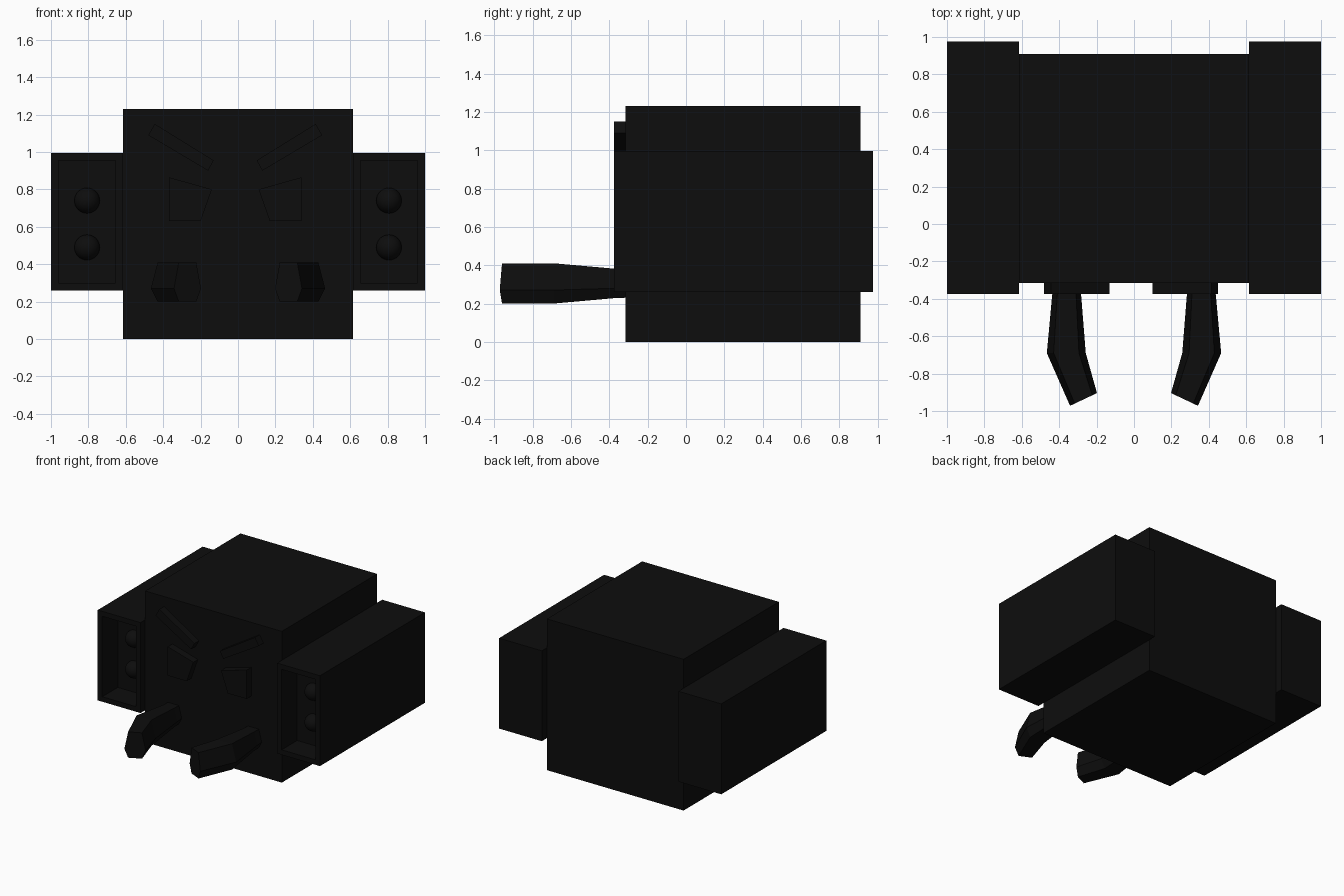
import bpy, bmesh
from mathutils import Vector

if "Cube" in bpy.data.objects:
    bpy.data.objects.remove(bpy.data.objects["Cube"])

dark = bpy.data.materials.new("near_black")
dark.diffuse_color = (0.004, 0.004, 0.004, 1)
dark.use_nodes = True
dark.node_tree.nodes["Principled BSDF"].inputs["Base Color"].default_value = dark.diffuse_color


def add_object(name, bm):
    bmesh.ops.recalc_face_normals(bm, faces=bm.faces[:])
    mesh = bpy.data.meshes.new(name)
    bm.to_mesh(mesh)
    bm.free()
    mesh.materials.append(dark)
    obj = bpy.data.objects.new(name, mesh)
    bpy.context.collection.objects.link(obj)
    return obj


def box_mesh(lo, hi):
    bm = bmesh.new()
    bmesh.ops.create_cube(bm, size=1)
    lo, hi = Vector(lo), Vector(hi)
    for v in bm.verts:
        v.co = (lo + hi) / 2 + v.co * (hi - lo)
    return bm


def loft(name, rings):
    """Skin a list of equal-length closed rings and cap both ends."""
    bm = bmesh.new()
    rows = [[bm.verts.new(p) for p in ring] for ring in rings]
    n = len(rows[0])
    for a, b in zip(rows, rows[1:]):
        for i in range(n):
            j = (i + 1) % n
            bm.faces.new((a[i], a[j], b[j], b[i]))
    bm.faces.new(rows[0])
    bm.faces.new(rows[-1])
    return add_object(name, bm)


def plate(name, outline):
    """Flat plate standing proud of the front of the head."""
    return loft(name, [[(x, y, z) for x, z in outline] for y in (-0.375, -0.30)])


# Head block
add_object("head", box_mesh((-0.615, -0.315, 0), (0.615, 0.91, 1.23)))

brow = [(0.48, 1.09), (0.445, 1.15), (0.13, 0.955), (0.16, 0.90)]
eye = [(0.37, 0.865), (0.14, 0.80), (0.20, 0.63), (0.37, 0.63)]
# Tusk section: (side offset, height offset), both scaled per ring
section = [(-0.65, 1), (0.65, 1), (1, -0.33), (0.65, -1), (-0.65, -1), (-1, -0.33)]
# Tusk rings: centre x, centre y, half width in x, skew in y, half height
path = [(0.360, -0.25, 0.072, 0.0, 0.072),
        (0.360, -0.375, 0.077, 0.0, 0.077),
        (0.362, -0.69, 0.104, 0.0, 0.105),
        (0.270, -0.938, 0.072, -0.034, 0.105)]

for side, label in ((-1, "left"), (1, "right")):
    # Side pod with a recessed front
    x0, x1 = sorted((side * 0.615, side))
    bm = box_mesh((x0, -0.375, 0.26), (x1, 0.975, 0.995))
    bm.normal_update()
    front = [f for f in bm.faces if f.normal.y < -0.9]
    bmesh.ops.inset_region(bm, faces=front, thickness=0.057)
    bmesh.ops.inset_region(bm, faces=front, thickness=0, depth=-0.2)
    add_object(label + "_side_pod", bm)

    # Two round lamps on the recess floor
    for z, level in ((0.74, "upper"), (0.49, "lower")):
        bm = bmesh.new()
        bmesh.ops.create_uvsphere(bm, u_segments=32, v_segments=16, radius=0.068)
        bmesh.ops.translate(bm, verts=bm.verts[:], vec=(side * 0.807, -0.18, z))
        lamp = add_object(f"{label}_{level}_lamp", bm)
        lamp.data.shade_smooth()

    # Brow and eye plates, the right pair sits slightly closer to the centre
    shift = 0.03 if side > 0 else 0
    for name, outline in (("brow", brow), ("eye", eye)):
        plate(f"{label}_{name}", [(side * (x - shift), z) for x, z in outline])

    # Tusk bending inward
    loft(label + "_tusk", [[(side * (cx + u * w), cy + u * skew, 0.305 + v * h)
                            for u, v in section] for cx, cy, w, skew, h in path])
